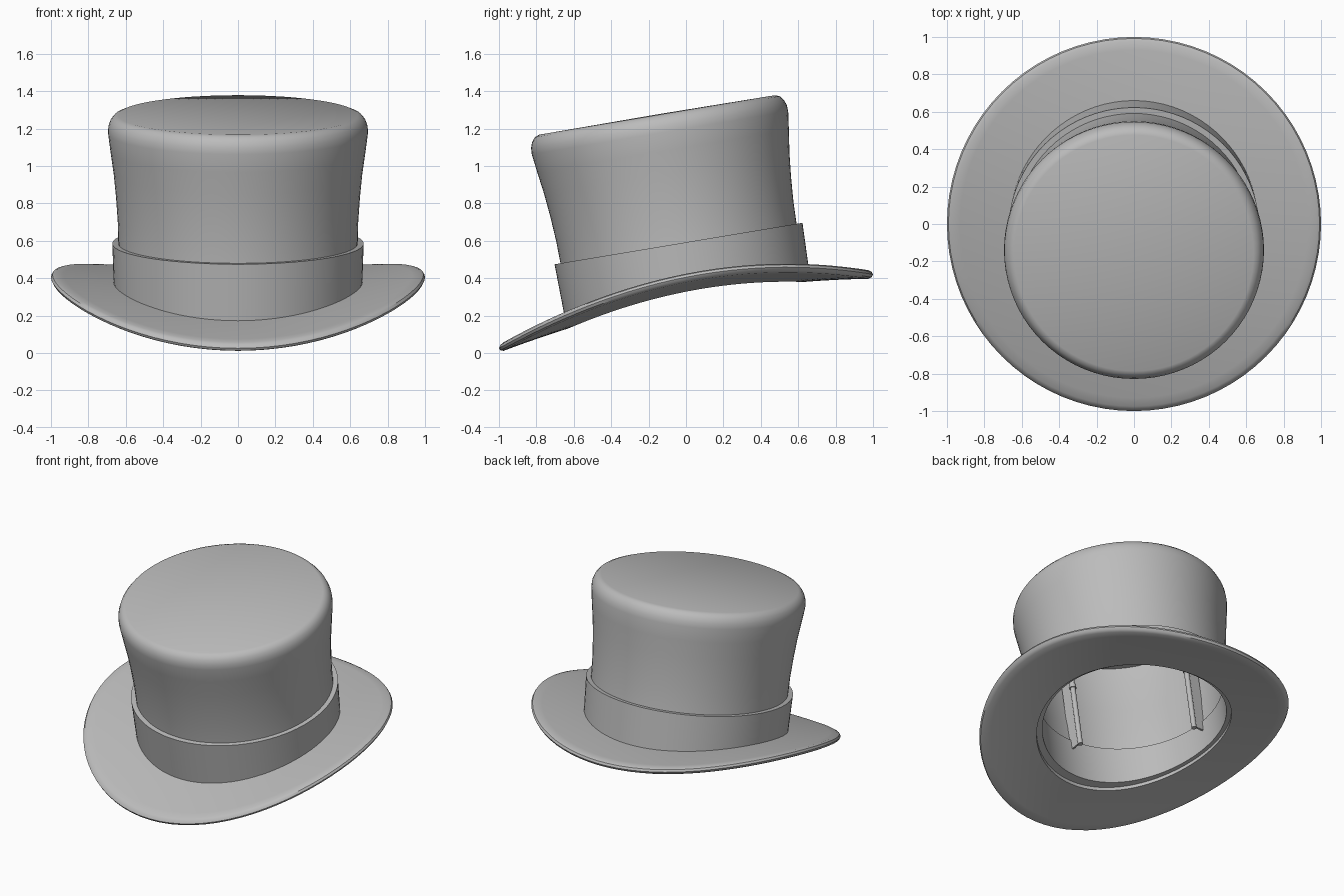
import bpy, bmesh, math
from mathutils import Matrix, Vector

cube = bpy.data.objects.get("Cube")
if cube:
    bpy.data.objects.remove(cube)

SEGMENTS = 80
TILT = Matrix.Translation((0, -0.04, 0.585)) @ Matrix.Rotation(math.radians(9.5), 4, 'X')

felt = bpy.data.materials.new("grey_felt")
felt.use_nodes = True
felt.diffuse_color = (0.5, 0.5, 0.5, 1)
felt.node_tree.nodes["Principled BSDF"].inputs["Base Color"].default_value = (0.5, 0.5, 0.5, 1)


def brim_height(x, y):
    """Saddle curve of the brim: front dips, sides curl up."""
    return 0.315 + 0.1975 * y - 0.0925 * y * y + 0.09 * x * x


def on_crown(r, angle, t):
    """Point on the tilted crown; t=None drops it onto the brim."""
    x, y = r * math.cos(angle), r * math.sin(angle)
    if t is not None:
        return TILT @ Vector((x, y, t))
    t = -0.27
    for _ in range(12):
        p = TILT @ Vector((x, y, t))
        t += brim_height(p.x, p.y) - p.z
    return TILT @ Vector((x, y, t))


def on_brim(r, angle, offset):
    x, y = r * math.cos(angle), r * math.sin(angle)
    return Vector((x, y, brim_height(x, y) + offset))


def finish(bm, name):
    bmesh.ops.recalc_face_normals(bm, faces=bm.faces)
    mesh = bpy.data.meshes.new(name)
    bm.to_mesh(mesh)
    bm.free()
    mesh.materials.append(felt)
    obj = bpy.data.objects.new(name, mesh)
    bpy.context.collection.objects.link(obj)
    bpy.ops.object.select_all(action='DESELECT')
    obj.select_set(True)
    bpy.context.view_layer.objects.active = obj
    bpy.ops.object.shade_smooth_by_angle(angle=math.radians(35))
    return obj


def lathe(name, profile, place):
    """Spin a closed profile of (radius, height) pairs; radius 0 makes a cap."""
    bm = bmesh.new()
    rings = []
    for r, h in profile:
        if r == 0:
            rings.append([bm.verts.new(place(0, 0, h))] * SEGMENTS)
        else:
            rings.append([bm.verts.new(place(r, math.tau * i / SEGMENTS, h))
                          for i in range(SEGMENTS)])
    for k, a in enumerate(rings):
        b = rings[(k + 1) % len(rings)]
        if a[0] is a[1] and b[0] is b[1]:
            continue
        for i in range(SEGMENTS):
            j = (i + 1) % SEGMENTS
            corners = list(dict.fromkeys((a[i], a[j], b[j], b[i])))
            bm.faces.new(corners)
    return finish(bm, name)


# Brim: curved disc with a rounded rim and an open centre
half = 0.023
radii = [0.63, 0.7, 0.78, 0.86, 0.93, 0.975]
top = [(r, half) for r in radii]
rim = [(0.992, 0.015), (1.0, 0.0), (0.992, -0.015)]
bottom = [(r, -half) for r in reversed(radii)]
lathe("brim", top + rim + bottom, on_brim)

# Crown: flared hollow shell with a rounded top edge
crown_outside = [(0.642, None), (0.64, 0.0), (0.643, 0.12), (0.652, 0.25), (0.665, 0.38),
                 (0.682, 0.5), (0.695, 0.6), (0.693, 0.635), (0.682, 0.665),
                 (0.664, 0.687), (0.64, 0.697), (0, 0.7)]
crown_inside = [(0, 0.66), (0.65, 0.66), (0.655, 0.55), (0.63, 0.3), (0.615, 0.1),
                (0.612, 0.0), (0.612, None)]
lathe("crown", crown_outside + crown_inside, on_crown)

# Outer ribbon and inner sweatband
lathe("hat_band", [(0.664, None), (0.672, 0.0), (0.636, 0.0), (0.636, None)], on_crown)
lathe("sweatband", [(0.615, None), (0.615, -0.03), (0.6, -0.03), (0.6, None)], on_crown)


# Inner supports: radial plates, each edged with a jointed rod
def support(name, angle):
    bm = bmesh.new()
    turn = TILT @ Matrix.Rotation(angle, 4, 'Z')
    low, high = -0.1, 0.66
    mid, length = (low + high) / 2, high - low
    bmesh.ops.create_cube(bm, size=1, matrix=turn @ Matrix.Translation((0.575, 0, mid))
                          @ Matrix.Diagonal((0.09, 0.012, length, 1)))
    for radius, z, depth in ((0.017, mid, length + 0.02), (0.023, 0.36, 0.03)):
        bmesh.ops.create_cone(bm, cap_ends=True, segments=16, radius1=radius, radius2=radius,
                              depth=depth, matrix=turn @ Matrix.Translation((0.525, 0, z)))
    finish(bm, name)


for n, side in enumerate(("left", "back", "right", "front")):
    support(side + "_support", n * math.pi / 2)
